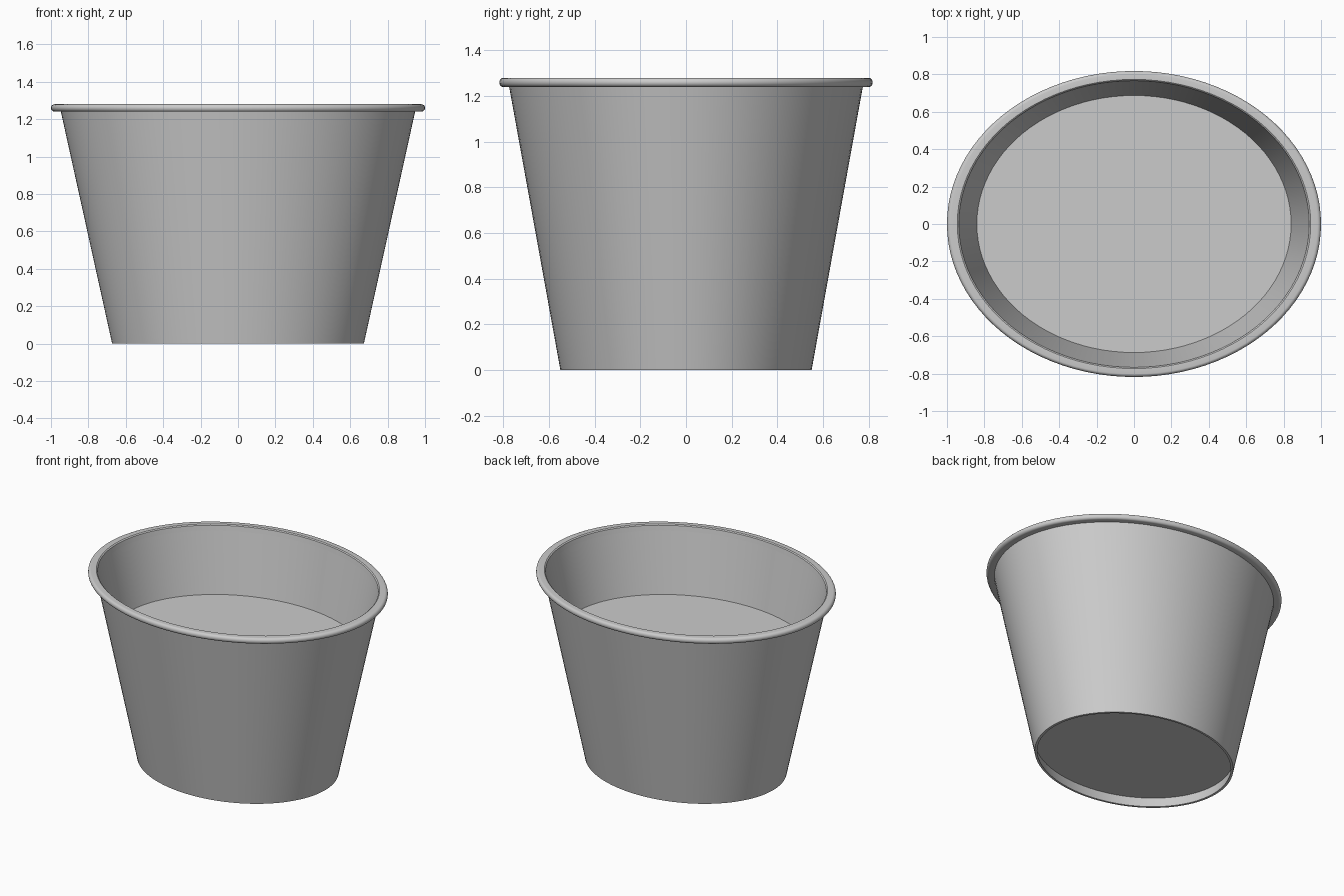
import bpy
import bmesh
from math import cos, sin, pi, radians

cube = bpy.data.objects.get("Cube")
if cube:
    bpy.data.objects.remove(cube, do_unlink=True)

SEGMENTS = 96
OVAL = 0.818            # depth of the oval relative to its width
HEIGHT = 1.28
FOOT = 0.673            # outer half-width at the ground
SLOPE = 0.221           # outward lean of the wall
WALL = 0.017            # wall thickness

grey = bpy.data.materials.new("plain grey")
grey.use_nodes = True
grey.diffuse_color = (0.6, 0.6, 0.6, 1)
grey.node_tree.nodes["Principled BSDF"].inputs["Base Color"].default_value = (0.6, 0.6, 0.6, 1)


def outer(z):
    return FOOT + SLOPE * z


def inner(z):
    return outer(z) - WALL


def oval_lathe(name, profile, closed=False):
    """Turn a (radius, height) profile into an oval solid."""
    bm = bmesh.new()
    rings = []
    for r, z in profile:
        if r == 0:
            rings.append([bm.verts.new((0, 0, z))] * SEGMENTS)
        else:
            angles = [2 * pi * i / SEGMENTS for i in range(SEGMENTS)]
            rings.append([bm.verts.new((r * cos(a), r * OVAL * sin(a), z)) for a in angles])
    pairs = list(zip(rings, rings[1:]))
    if closed:
        pairs.append((rings[-1], rings[0]))
    for low, high in pairs:
        for i in range(SEGMENTS):
            j = (i + 1) % SEGMENTS
            corners = dict.fromkeys((low[i], low[j], high[j], high[i]))
            bm.faces.new(list(corners))
    bmesh.ops.recalc_face_normals(bm, faces=bm.faces)
    mesh = bpy.data.meshes.new(name)
    bm.to_mesh(mesh)
    bm.free()
    mesh.materials.append(grey)
    obj = bpy.data.objects.new(name, mesh)
    bpy.context.collection.objects.link(obj)
    bpy.ops.object.select_all(action="DESELECT")
    obj.select_set(True)
    bpy.context.view_layer.objects.active = obj
    bpy.ops.object.shade_smooth_by_angle(angle=radians(35))
    return obj


# Tapered tub with a recessed underside
recess, floor, wall_top = 0.07, 0.09, 1.26
oval_lathe("tub_body", [
    (0, recess), (inner(recess), recess), (inner(0), 0), (outer(0), 0),
    (outer(wall_top), wall_top), (inner(wall_top), wall_top),
    (inner(floor), floor), (0, floor),
])

# Rolled rim: flat top and bottom, rounded outer lip
lip = 0.02
lip_z = HEIGHT - lip
roll = [(1 - lip + lip * cos(a), lip_z + lip * sin(a))
        for a in (-pi / 2 + pi * k / 10 for k in range(11))]
oval_lathe("rolled_rim", roll + [
    (0.945, HEIGHT), (0.937, HEIGHT - 0.006), (inner(HEIGHT - 2 * lip), HEIGHT - 2 * lip),
], closed=True)

# Level filling inside the tub
fill_top, fill_base = 0.833, 0.8
oval_lathe("filling", [
    (0, fill_base), (inner(fill_base) + 0.004, fill_base),
    (inner(fill_top) + 0.004, fill_top), (0, fill_top),
])
